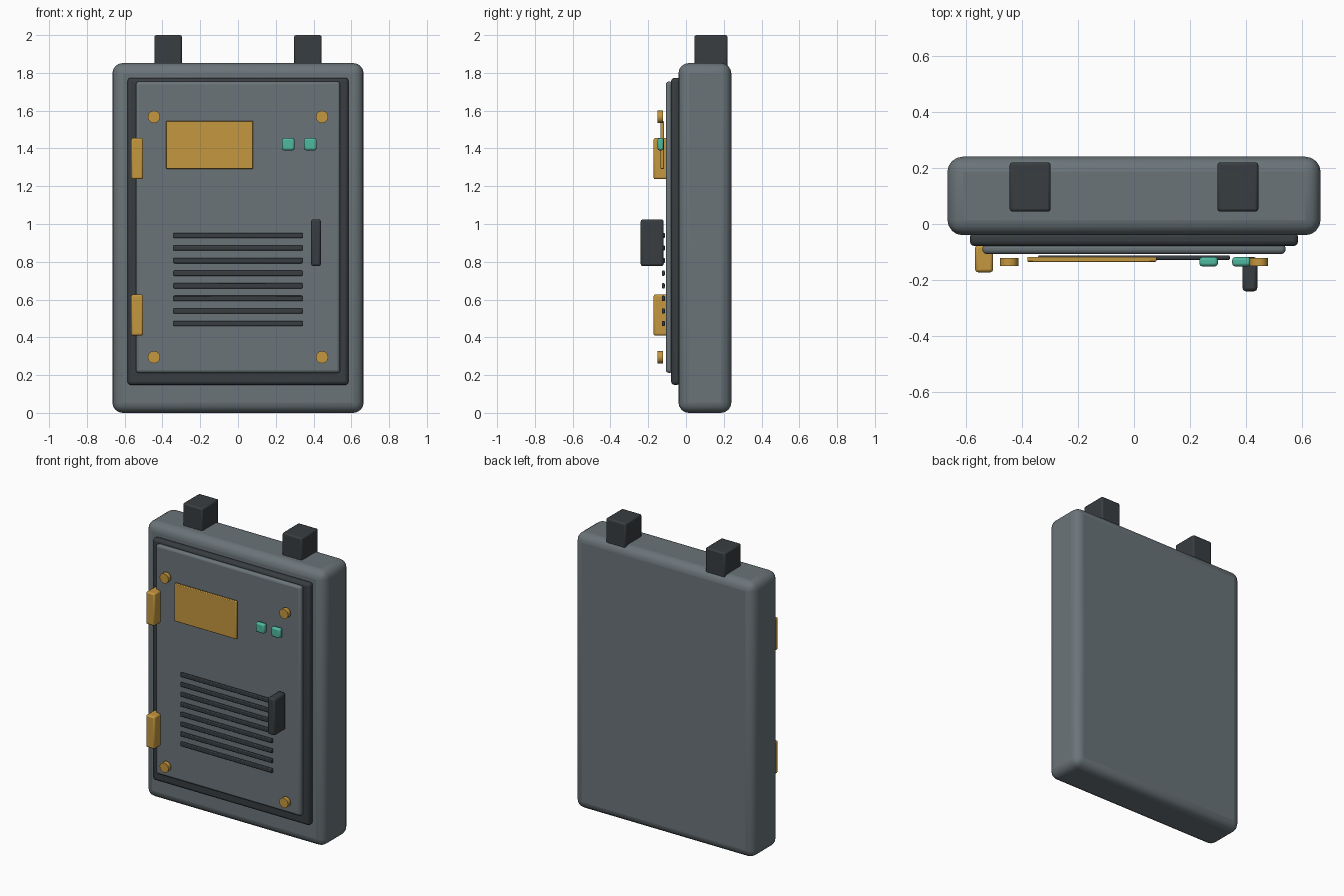
import bpy, bmesh, math

if "Cube" in bpy.data.objects:
    bpy.data.objects.remove(bpy.data.objects["Cube"])

def material(name, rgb):
    m = bpy.data.materials.new(name)
    m.diffuse_color = (*rgb, 1)
    m.use_nodes = True
    m.node_tree.nodes["Principled BSDF"].inputs["Base Color"].default_value = m.diffuse_color
    return m

STEEL = material("steel", (0.145, 0.175, 0.19))
DARK = material("dark_rubber", (0.04, 0.047, 0.052))
BRASS = material("brass", (0.56, 0.31, 0.05))
GREEN = material("green_lens", (0.08, 0.48, 0.35))

def finish(bm, name, mat, bevel=0, segments=2):
    me = bpy.data.meshes.new(name)
    bm.to_mesh(me)
    bm.free()
    ob = bpy.data.objects.new(name, me)
    bpy.context.collection.objects.link(ob)
    me.materials.append(mat)
    if bevel:
        mod = ob.modifiers.new("bevel", 'BEVEL')
        mod.width, mod.segments = bevel, segments
    bpy.ops.object.select_all(action='DESELECT')
    ob.select_set(True)
    bpy.context.view_layer.objects.active = ob
    bpy.ops.object.shade_smooth_by_angle(angle=math.radians(35))
    return ob

def box(name, x, y, z, mat, bevel=0, segments=2):
    """Rounded box from (min, max) ranges on each axis."""
    bm = bmesh.new()
    bmesh.ops.create_cube(bm, size=1)
    for v in bm.verts:
        for i, (lo, hi) in enumerate((x, y, z)):
            v.co[i] = (lo + hi) / 2 + v.co[i] * (hi - lo)
    return finish(bm, name, mat, bevel, segments)

def span(centre, size):
    return (centre - size / 2, centre + size / 2)

# Cabinet shell, door seal and door
box("cabinet_body", (-0.665, 0.665), (-0.04, 0.24), (0, 1.852), STEEL, 0.055, 4)
box("door_seal", (-0.585, 0.585), (-0.079, -0.03), (0.148, 1.774), DARK, 0.018, 3)
box("door_panel", (-0.54, 0.54), (-0.107, -0.07), (0.212, 1.754), STEEL, 0.015, 3)

# Mounting lugs on top
for side in (-1, 1):
    box("mounting_lug", span(side * 0.37, 0.146), (0.044, 0.22), (1.83, 2.0), DARK, 0.01)

# Hinges on the left edge
for z in (0.518, 1.346):
    box("hinge", span(-0.534, 0.064), (-0.172, -0.075), span(z, 0.218), BRASS, 0.01)

# Blank plate and indicator lights
box("name_plate", (-0.38, 0.08), (-0.135, -0.117), (1.292, 1.546), BRASS, 0.004)
for x in (0.266, 0.383):
    box("indicator_light", span(x, 0.066), (-0.151, -0.118), span(1.422, 0.064), GREEN, 0.01)

# Vent slats
for i in range(8):
    box("vent_slat", (-0.342, 0.342), (-0.128, -0.112), span(0.473 + i * 0.0666, 0.028), DARK, 0.005)

# Door handle
box("door_handle", span(0.413, 0.053), (-0.24, -0.118), span(0.901, 0.248), DARK, 0.012)

# Corner screws
for x in (-0.445, 0.445):
    for z in (0.295, 1.567):
        bm = bmesh.new()
        bmesh.ops.create_cone(bm, cap_ends=True, segments=12, radius1=0.033, radius2=0.033, depth=0.029)
        ob = finish(bm, "corner_screw", BRASS)
        ob.rotation_euler.x = math.pi / 2
        ob.location = (x, -0.136, z)
